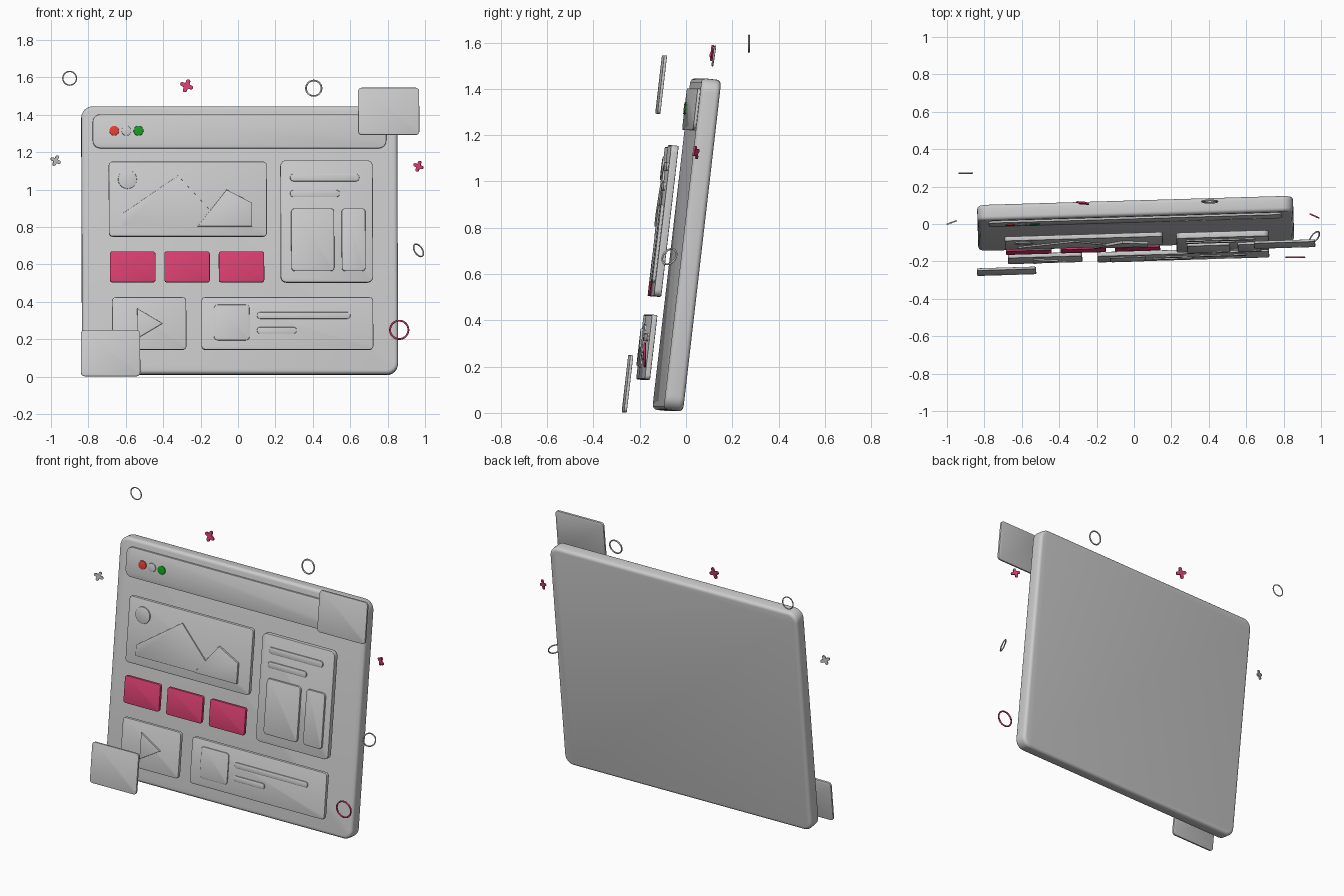
import bpy, bmesh, math
from mathutils import Matrix, Vector

if "Cube" in bpy.data.objects:
    bpy.data.objects.remove(bpy.data.objects["Cube"])

TILT = Matrix.Rotation(math.radians(1.7), 4, 'Z') @ Matrix.Rotation(math.radians(-6.6), 4, 'X')
PLANE = Matrix.Translation((0.01, -0.038, 0.738)) @ TILT   # front face of the main panel


def colour(name, rgb):
    m = bpy.data.materials.new(name)
    m.diffuse_color = (*rgb, 1)
    m.use_nodes = True
    m.node_tree.nodes["Principled BSDF"].inputs["Base Color"].default_value = m.diffuse_color
    return m


PINK = colour("pink", (0.68, 0.05, 0.16))
RED = colour("red", (0.75, 0.05, 0.04))
GREEN = colour("green", (0.01, 0.32, 0.02))


def finish(ob, mat, angle=40):
    if mat:
        ob.data.materials.append(mat)
    bpy.ops.object.select_all(action='DESELECT')
    ob.select_set(True)
    bpy.context.view_layer.objects.active = ob
    bpy.ops.object.shade_smooth_by_angle(angle=math.radians(angle))
    return ob


def extrude(name, pts, d0, d1, matrix, bevel=0.0, mat=None, seg=2):
    """Extrude an x-z outline forward (-y) from depth d0 to d1."""
    bm = bmesh.new()
    face = bm.faces.new([bm.verts.new((x, -d0, z)) for x, z in pts])
    top = bmesh.ops.extrude_face_region(bm, geom=[face])
    vs = [v for v in top["geom"] if isinstance(v, bmesh.types.BMVert)]
    bmesh.ops.translate(bm, verts=vs, vec=(0, d0 - d1, 0))
    bmesh.ops.recalc_face_normals(bm, faces=bm.faces)
    if bevel:
        edges = [e for e in bm.edges if abs(e.verts[0].co.y - e.verts[1].co.y) < 1e-6]
        bmesh.ops.bevel(bm, geom=edges, offset=bevel, segments=seg, profile=0.5, affect='EDGES')
    me = bpy.data.meshes.new(name)
    bm.to_mesh(me)
    bm.free()
    ob = bpy.data.objects.new(name, me)
    bpy.context.collection.objects.link(ob)
    ob.matrix_world = matrix
    return finish(ob, mat)


def on_panel(name, pts, d0, d1, bevel=0.003, mat=None, seg=2):
    """Outline given in front-view coordinates, laid parallel to the panel."""
    local = [(x - 0.01 - 0.03 * d1, (z - 0.738 - 0.115 * d1) * 1.0067) for x, z in pts]
    return extrude(name, local, d0, d1, PLANE, bevel, mat, seg)


def rounded(x0, x1, z0, z1, r, n=6):
    pts = []
    for cx, cz, a in ((x1 - r, z1 - r, 0), (x0 + r, z1 - r, 90),
                      (x0 + r, z0 + r, 180), (x1 - r, z0 + r, 270)):
        for i in range(n + 1):
            t = math.radians(a + 90 * i / n)
            pts.append((cx + r * math.cos(t), cz + r * math.sin(t)))
    return pts


def disc(x, z, r, n=32):
    return [(x + r * math.cos(2 * math.pi * i / n), z + r * math.sin(2 * math.pi * i / n)) for i in range(n)]


def card(name, x0, x1, z0, z1, d0, d1, r=0.02, bevel=0.004, mat=None):
    return on_panel(name, rounded(x0, x1, z0, z1, r), d0, d1, bevel, mat)


# main window panel and title bar
on_panel("window_panel", rounded(-0.835, 0.855, 0.015, 1.447, 0.06), -0.085, 0.0, 0.02, seg=4)
card("title_bar", -0.775, 0.795, 1.222, 1.402, -0.005, 0.012, 0.04)
for name, x, mat in (("red_button", -0.66, RED), ("middle_button", -0.595, None), ("green_button", -0.53, GREEN)):
    on_panel(name, disc(x, 1.315, 0.026), 0.01, 0.018, 0.002, mat)

# picture card with sun and mountains
card("picture_card", -0.69, 0.155, 0.75, 1.15, 0.055, 0.08)
on_panel("picture_sun", disc(-0.59, 1.055, 0.05), 0.078, 0.087, 0.002)
on_panel("back_mountain", [(-0.62, 0.805), (-0.07, 0.805), (-0.32, 1.075), (-0.62, 0.87)], 0.078, 0.088, 0.002)
on_panel("front_mountain", [(-0.215, 0.805), (0.075, 0.805), (0.075, 0.93), (-0.06, 1.0)], 0.078, 0.093, 0.002)

# row of pink tiles
for i in range(3):
    x = -0.685 + 0.291 * i
    card(f"pink_tile_{i + 1}", x, x + 0.243, 0.505, 0.67, 0.06, 0.08, 0.014, 0.003, PINK)

# side column card with text bars and blocks
card("column_card", 0.228, 0.722, 0.505, 1.157, 0.062, 0.095, 0.03)
card("column_bar_long", 0.28, 0.65, 1.045, 1.085, 0.09, 0.103, 0.019)
card("column_bar_short", 0.28, 0.545, 0.96, 0.998, 0.09, 0.103, 0.018)
card("column_block_wide", 0.285, 0.515, 0.565, 0.9, 0.09, 0.108)
card("column_block_narrow", 0.555, 0.682, 0.565, 0.9, 0.09, 0.108)

# video card with play triangle
card("video_card", -0.675, -0.278, 0.145, 0.425, 0.065, 0.088)
on_panel("play_triangle", [(-0.54, 0.205), (-0.405, 0.285), (-0.54, 0.365)], 0.085, 0.098, 0.003)

# wide list card
card("list_card", -0.197, 0.722, 0.145, 0.425, 0.069, 0.093)
card("list_thumbnail", -0.13, 0.06, 0.195, 0.385, 0.09, 0.1)
card("list_bar_long", 0.1, 0.6, 0.31, 0.345, 0.09, 0.1, 0.016)
card("list_bar_short", 0.1, 0.312, 0.23, 0.265, 0.09, 0.1, 0.016)

# thin floating cards at opposite corners
card("floating_card_low", -0.842, -0.525, 0.003, 0.25, 0.116, 0.129, 0.02, 0.002)
card("floating_card_high", 0.645, 0.972, 1.293, 1.545, 0.164, 0.177, 0.02, 0.002)


# floating rings
def ring(name, loc, r, normal, tube=0.0045, mat=None):
    rot = Vector(normal).to_track_quat('Z', 'Y').to_euler()
    bpy.ops.mesh.primitive_torus_add(major_radius=r - tube, minor_radius=tube, major_segments=40,
                                     minor_segments=8, location=loc, rotation=rot)
    ob = bpy.context.object
    ob.name = name
    finish(ob, mat, 60)


ring("ring_top_left", (-0.9, 0.272, 1.595), 0.04, (0, -1, 0), 0.0035)
ring("ring_top", (0.405, 0.12, 1.542), 0.046, (0, -1, 0.15))
ring("ring_right", (0.965, -0.072, 0.675), 0.041, (0.7, -0.55, 0.45), 0.004)
ring("pink_ring", (0.862, -0.178, 0.25), 0.054, (0, -1, 0), 0.005, PINK)


# floating plus signs with rounded arm tips
def plus(name, loc, size, yaw, lean, roll, mat=None):
    w, pts = size * 0.3, []
    for k in range(4):
        c, s = math.cos(k * math.pi / 2), math.sin(k * math.pi / 2)
        arm = [(w, -w)] + [(size - w + w * math.cos(t), w * math.sin(t))
                           for t in [math.radians(-90 + 30 * i) for i in range(7)]]
        pts += [(x * c - z * s, x * s + z * c) for x, z in arm]
    m = Matrix.Translation(loc)
    for ang, axis in ((yaw, 'Z'), (lean, 'X'), (roll, 'Y')):
        m = m @ Matrix.Rotation(math.radians(ang), 4, axis)
    extrude(name, pts, -0.004, 0.004, m, 0, mat)


plus("pink_plus_top", (-0.275, 0.112, 1.555), 0.036, -8, -8, 20, PINK)
plus("plus_left", (-0.975, 0.008, 1.155), 0.03, 20, 0, 25)
plus("pink_plus_right", (0.965, 0.043, 1.125), 0.03, -24, 0, 20, PINK)
